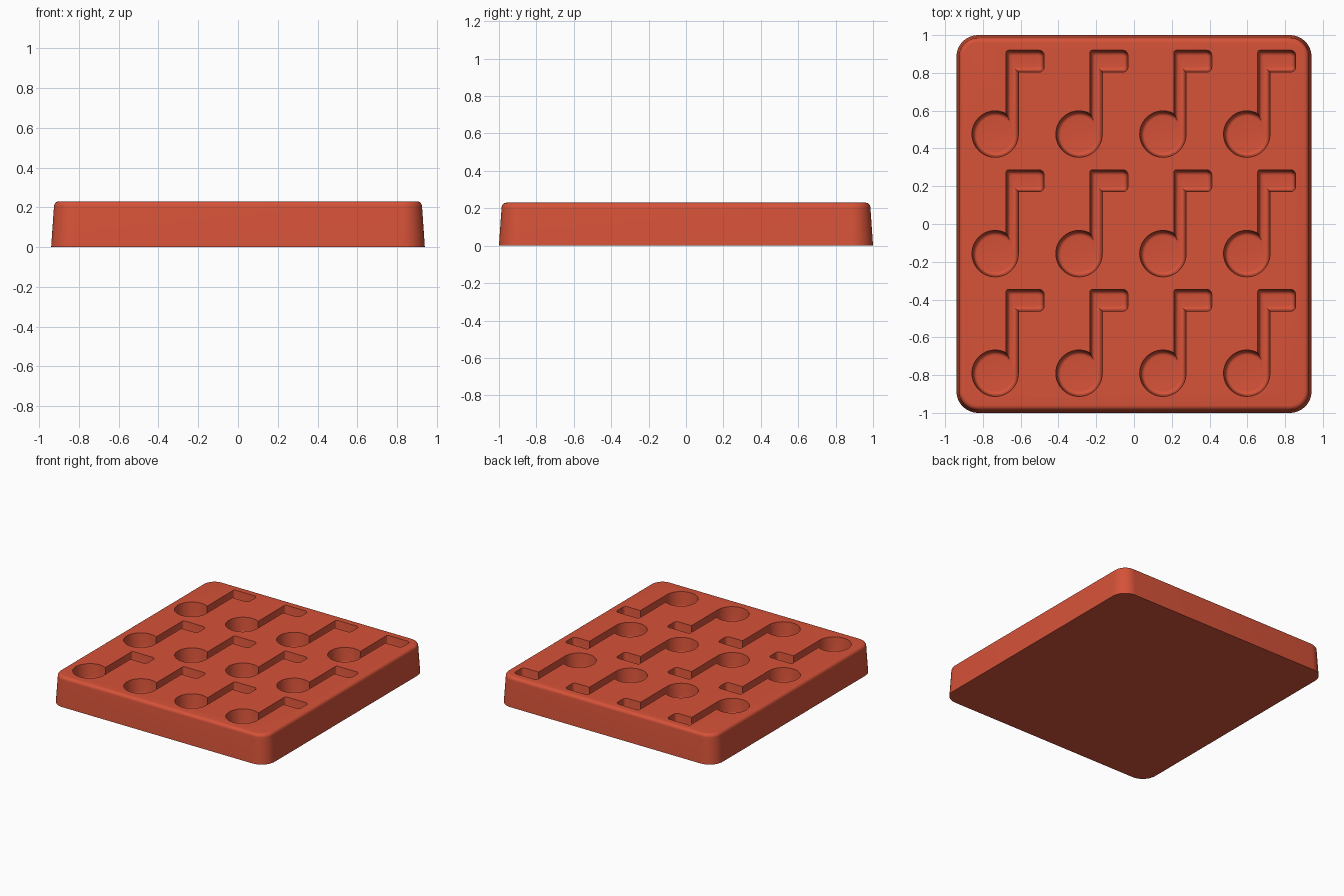
import bpy, bmesh, math

if "Cube" in bpy.data.objects:
    bpy.data.objects.remove(bpy.data.objects["Cube"], do_unlink=True)

HALF_X, HALF_Y, HEIGHT = 0.94, 1.0, 0.23
DEPTH = 0.12

coral = bpy.data.materials.new("coral_red")
coral.use_nodes = True
colour = (0.67, 0.085, 0.04, 1)
coral.diffuse_color = colour
coral.node_tree.nodes["Principled BSDF"].inputs["Base Color"].default_value = colour


def arc(cx, cy, r, a0, a1, n):
    """Points along an arc, angles in radians."""
    return [(cx + r * math.cos(a0 + (a1 - a0) * i / n),
             cy + r * math.sin(a0 + (a1 - a0) * i / n)) for i in range(n + 1)]


def loft(bm, layers):
    """Skin matching outlines given as (points, z) and cap both ends."""
    rings = [[bm.verts.new((x, y, z)) for x, y in pts] for pts, z in layers]
    for low, high in zip(rings, rings[1:]):
        for i in range(len(low)):
            j = (i + 1) % len(low)
            bm.faces.new((low[i], low[j], high[j], high[i]))
    bm.faces.new(rings[0][::-1])
    bm.faces.new(rings[-1])


def finish(bm, name):
    bmesh.ops.recalc_face_normals(bm, faces=bm.faces)
    mesh = bpy.data.meshes.new(name)
    bm.to_mesh(mesh)
    bm.free()
    mesh.materials.append(coral)
    obj = bpy.data.objects.new(name, mesh)
    bpy.context.collection.objects.link(obj)
    return obj


def tray_outline(inset):
    hx, hy, r = HALF_X - inset, HALF_Y - inset, 0.115 - inset
    pts = []
    for k, (sx, sy) in enumerate([(1, 1), (-1, 1), (-1, -1), (1, -1)]):
        pts += arc(sx * (hx - r), sy * (hy - r), r,
                   k * math.pi / 2, (k + 1) * math.pi / 2, 12)
    return pts


def note_outline(cx, cy, inset):
    """Round head, straight stem and short flag, shrunk by inset."""
    r = 0.123 - inset
    left, right = 0.058 + inset, r
    top, under, tip = 0.444 - inset, 0.328 + inset, 0.259 - inset
    c = 0.027 - 0.5 * inset
    start = math.acos(left / r)
    pts = arc(0, 0, r, start, 2 * math.pi, 40)
    pts += [(right, under)]
    pts += arc(tip - c, under + c, c, -math.pi / 2, 0, 5)
    pts += arc(tip - c, top - c, c, 0, math.pi / 2, 5)
    pts += arc(left + 0.012, top - 0.012, 0.012, math.pi / 2, math.pi, 3)
    return [(cx + x, cy + y) for x, y in pts]


# Tray block: drafted walls and a rounded top rim
bm = bmesh.new()
fillet, draft = 0.026, 0.014
layers = [(tray_outline(0), 0)]
for i in range(7):
    a = math.pi / 2 * i / 6
    layers.append((tray_outline(draft + fillet * (1 - math.cos(a))),
                   HEIGHT - fillet * (1 - math.sin(a))))
loft(bm, layers)
tray = finish(bm, "mould_tray")

# Note-shaped pockets: drafted walls, filleted floor
bm = bmesh.new()
fillet, draft = 0.02, 0.008
for col in range(4):
    for row in range(3):
        cx, cy = -0.735 + 0.444 * col, 0.476 - 0.633 * row
        layers = [(note_outline(cx, cy, -0.001), HEIGHT + 0.02),
                  (note_outline(cx, cy, 0), HEIGHT)]
        for i in range(6):
            a = math.pi / 2 * i / 5
            layers.append((note_outline(cx, cy, draft + fillet * (1 - math.cos(a))),
                           HEIGHT - DEPTH + fillet * (1 - math.sin(a))))
        loft(bm, layers)
cutter = finish(bm, "pocket_cutter")
cutter.hide_render = True

# Sink the pockets into the tray
cut = tray.modifiers.new("pockets", "BOOLEAN")
cut.operation = "DIFFERENCE"
cut.solver = "EXACT"
cut.object = cutter
bpy.ops.object.select_all(action="DESELECT")
tray.select_set(True)
bpy.context.view_layer.objects.active = tray
bpy.ops.object.modifier_apply(modifier=cut.name)
bpy.data.objects.remove(cutter, do_unlink=True)
bpy.ops.object.shade_smooth_by_angle(angle=math.radians(35))
